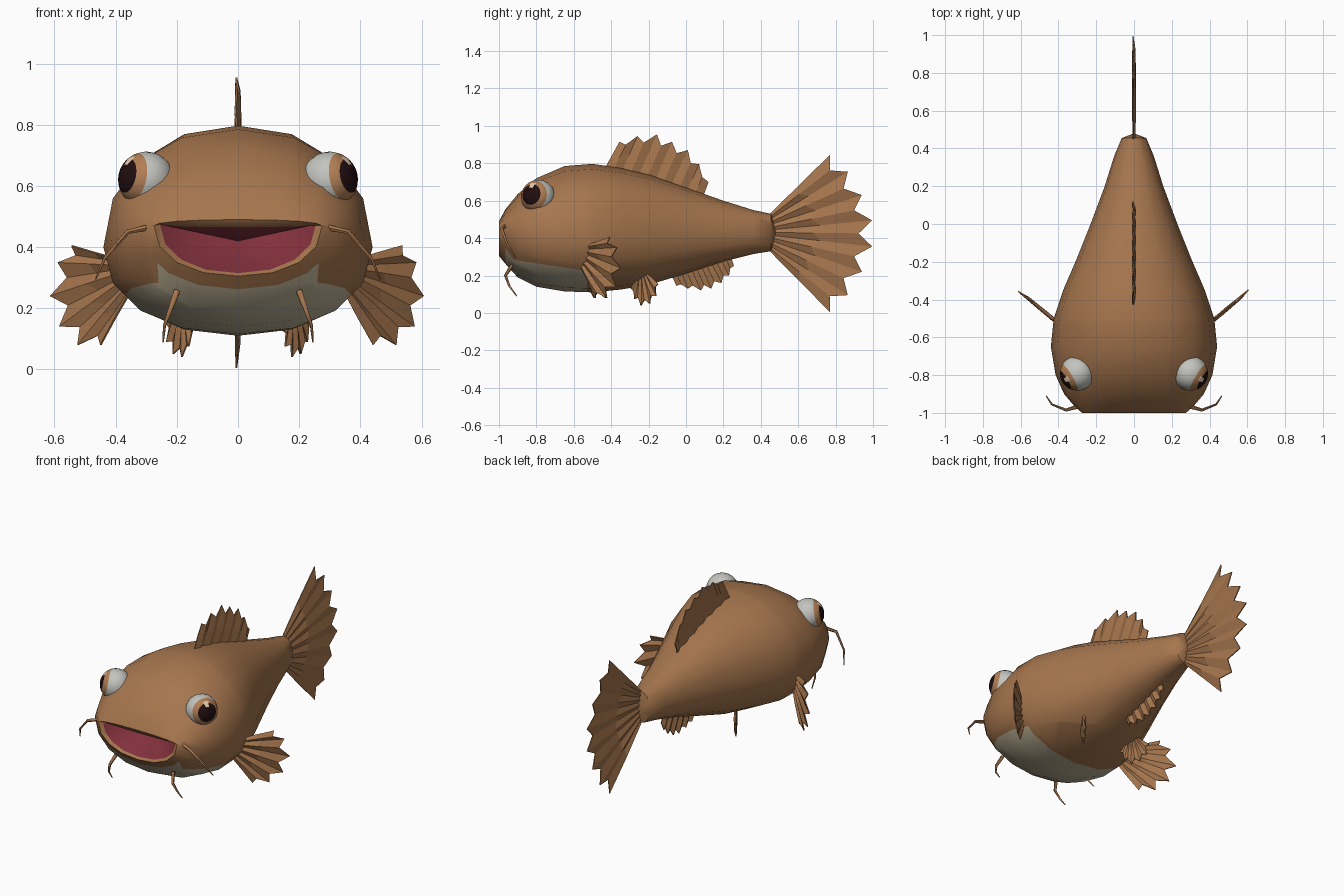
import bpy, bmesh, math
from mathutils import Vector

cube = bpy.data.objects.get("Cube")
if cube:
    bpy.data.objects.remove(cube, do_unlink=True)


def material(name, rgb):
    m = bpy.data.materials.new(name)
    m.use_nodes = True
    m.diffuse_color = (*rgb, 1)
    m.node_tree.nodes["Principled BSDF"].inputs["Base Color"].default_value = (*rgb, 1)
    return m


SKIN = material("skin brown", (0.38, 0.18, 0.075))
BELLY = material("belly cream", (0.52, 0.45, 0.31))
MOUTH = material("mouth red", (0.22, 0.03, 0.045))
WHITE = material("eye white", (0.55, 0.55, 0.52))
IRIS = material("iris tan", (0.44, 0.21, 0.09))
PUPIL = material("pupil dark", (0.015, 0.004, 0.005))
GLINT = material("eye glint", (0.8, 0.6, 0.42))


def add_object(name, bm, mats, smooth=None):
    mesh = bpy.data.meshes.new(name)
    bm.to_mesh(mesh)
    bm.free()
    for m in mats:
        mesh.materials.append(m)
    if smooth:
        mesh.shade_smooth()
        mesh.set_sharp_from_angle(angle=math.radians(smooth))
    obj = bpy.data.objects.new(name, mesh)
    bpy.context.collection.objects.link(obj)
    return obj


# Body: rings of (y, half width, height of widest point, top, bottom)
RINGS = [
    (-0.985, 0.255, 0.475, 0.465, 0.315),
    (-1.0, 0.275, 0.47, 0.49, 0.305),
    (-0.965, 0.315, 0.46, 0.555, 0.262),
    (-0.9, 0.37, 0.44, 0.635, 0.19),
    (-0.8, 0.415, 0.42, 0.72, 0.14),
    (-0.65, 0.44, 0.40, 0.785, 0.115),
    (-0.5, 0.425, 0.40, 0.797, 0.11),
    (-0.35, 0.375, 0.41, 0.775, 0.125),
    (-0.2, 0.31, 0.41, 0.74, 0.15),
    (0, 0.23, 0.42, 0.67, 0.21),
    (0.2, 0.155, 0.42, 0.6, 0.275),
    (0.36, 0.105, 0.43, 0.55, 0.315),
    (0.455, 0.065, 0.43, 0.53, 0.33),
]
SIDES = 16


def rounded(v):
    return math.copysign(abs(v) ** 0.92, v) if abs(v) > 1e-6 else 0


def build_body():
    bm = bmesh.new()
    loops = []
    for y, w, mid, top, bottom in RINGS:
        loop = []
        for i in range(SIDES):
            a = math.tau * i / SIDES
            c = rounded(math.cos(a))
            z = mid + c * ((top - mid) if c > 0 else (mid - bottom))
            loop.append(bm.verts.new((w * rounded(math.sin(a)), y, z)))
        loops.append(loop)
    throat = bm.verts.new((0, -0.82, 0.42))
    tail_end = bm.verts.new((0, 0.48, 0.43))
    for i in range(SIDES):
        j = (i + 1) % SIDES
        for a, b in zip(loops, loops[1:]):
            bm.faces.new((a[i], a[j], b[j], b[i]))
        bm.faces.new((loops[0][j], loops[0][i], throat)).material_index = 2
        bm.faces.new((loops[-1][i], loops[-1][j], tail_end))
    bmesh.ops.recalc_face_normals(bm, faces=bm.faces)

    # Pale belly, cut cleanly by planes
    cuts = [((0, -0.53, 0.225), (0, 0.15, 1)),
            ((0, -0.965, 0.35), (0, 1.6, 1)),
            ((0, -0.53, 0), (0, 1, 0))]
    for co, no in cuts:
        bmesh.ops.bisect_plane(bm, geom=bm.verts[:] + bm.edges[:] + bm.faces[:],
                               plane_co=co, plane_no=no)
    for f in bm.faces:
        c = f.calc_center_median()
        below = [(c - Vector(co)).dot(Vector(no)) < 0 for co, no in cuts]
        if f.material_index == 0 and c.y > -0.965 and below[2] and (below[0] or below[1]):
            f.material_index = 1
    add_object("body", bm, [SKIN, BELLY, MOUTH], 50)


build_body()


# Fins: rippled fans from a root line to a notched edge
def fin(name, root_a, root_b, tips, place, notch=0.13, ripple=0.008):
    root_a, root_b = Vector(root_a), Vector(root_b)
    tips = [Vector(t) for t in tips]
    count = 2 * len(tips) - 1
    normal = (place(1, 0) - place(0, 0)).cross(place(0, 1) - place(0, 0)).normalized()
    bm = bmesh.new()
    columns = []
    for k in range(count):
        root = root_a.lerp(root_b, k / (count - 1))
        if k % 2:
            edge = ((tips[k // 2] + tips[k // 2 + 1]) / 2).lerp(root, notch)
        else:
            edge = tips[k // 2]
        shift = normal * (ripple if k % 2 else -ripple)
        columns.append([bm.verts.new(place(*root.lerp(edge, t)) + shift * s)
                        for t, s in ((0, 0.5), (0.5, 1), (1, 0.7))])
    for a, b in zip(columns, columns[1:]):
        for r in range(2):
            bm.faces.new((a[r], a[r + 1], b[r + 1], b[r]))
    bmesh.ops.recalc_face_normals(bm, faces=bm.faces)
    obj = add_object(name, bm, [SKIN])
    thick = obj.modifiers.new("thickness", 'SOLIDIFY')
    thick.thickness = 0.006
    thick.offset = 0


def middle(y, z):
    return Vector((0, y, z))


upper = [(0.77, 0.845), (0.865, 0.755), (0.94, 0.63), (0.995, 0.495)]
fin("tail_fin", (0.44, 0.52), (0.44, 0.34),
    upper + [(y, 0.85 - z) for y, z in reversed(upper)], middle)
fin("dorsal_fin", (-0.435, 0.77), (0.09, 0.62),
    [(-0.355, 0.915), (-0.26, 0.945), (-0.155, 0.955), (-0.075, 0.915),
     (0.01, 0.87), (0.07, 0.795), (0.12, 0.7)], middle, 0.18)
fin("anal_fin", (-0.08, 0.21), (0.24, 0.3),
    [(-0.05, 0.145), (0.01, 0.13), (0.08, 0.12), (0.135, 0.13),
     (0.19, 0.16), (0.23, 0.2), (0.255, 0.25)], middle, 0.2)

for side, s in (("left", 1), ("right", -1)):
    def chest(x, z):
        return Vector((s * x, -0.51 + (x - 0.42) * 0.83, z))

    def under(y, z):
        return Vector((s * (0.145 + (y + 0.295) * 0.63), y, z))

    fin(side + "_pectoral_fin", (0.385, 0.36), (0.345, 0.26),
        [(0.54, 0.405), (0.585, 0.35), (0.61, 0.24), (0.58, 0.14),
         (0.52, 0.08), (0.445, 0.08)], chest, 0.16)
    fin(side + "_pelvic_fin", (-0.26, 0.21), (-0.21, 0.21),
        [(-0.295, 0.13), (-0.275, 0.075), (-0.24, 0.04), (-0.195, 0.05),
         (-0.16, 0.09), (-0.15, 0.155)], under, 0.16, 0.006)


# Eyes: spheres aimed outwards, with bands by angle from the aim
def eye(name, s):
    aim = Vector((s * 0.85, -0.5, 0.18)).normalized()
    glint = Vector((s * 0.6, -0.35, 0.7)).normalized()
    bm = bmesh.new()
    bmesh.ops.create_uvsphere(bm, u_segments=24, v_segments=24, radius=0.092)
    turn = aim.to_track_quat('Z', 'Y').to_matrix()
    bmesh.ops.rotate(bm, verts=bm.verts, matrix=turn)
    for f in bm.faces:
        d = f.calc_center_median().normalized()
        angle = math.degrees(d.angle(aim))
        f.material_index = 2 if angle < 37 else 1 if angle < 61 else 0
        if math.degrees(d.angle(glint)) < 10:
            f.material_index = 3
    bmesh.ops.translate(bm, verts=bm.verts, vec=(s * 0.3, -0.79, 0.62))
    add_object(name, bm, [WHITE, IRIS, PUPIL, GLINT], 40)


# Whiskers: tapered tubes
def whisker(name, path, s):
    curve = bpy.data.curves.new(name, 'CURVE')
    curve.dimensions = '3D'
    curve.bevel_depth = 0.011
    curve.bevel_resolution = 1
    curve.use_fill_caps = True
    spline = curve.splines.new('POLY')
    spline.points.add(len(path) - 1)
    for k, (p, (x, y, z)) in enumerate(zip(spline.points, path)):
        p.co = (s * x, y, z, 1)
        p.radius = 1 - 0.25 * k
    temp = bpy.data.objects.new(name + "_path", curve)
    bm = bmesh.new()
    mesh = bpy.data.meshes.new_from_object(temp)
    bm.from_mesh(mesh)
    bpy.data.objects.remove(temp)
    bpy.data.meshes.remove(mesh)
    add_object(name, bm, [SKIN], 60)


for side, s in (("left", 1), ("right", -1)):
    eye(side + "_eye", s)
    whisker(side + "_upper_whisker", [(0.29, -0.965, 0.465), (0.36, -0.985, 0.45),
            (0.435, -0.955, 0.365), (0.465, -0.91, 0.295)], s)
    whisker(side + "_lower_whisker", [(0.2, -0.93, 0.255), (0.22, -0.965, 0.2),
            (0.24, -0.945, 0.145), (0.245, -0.905, 0.09)], s)
